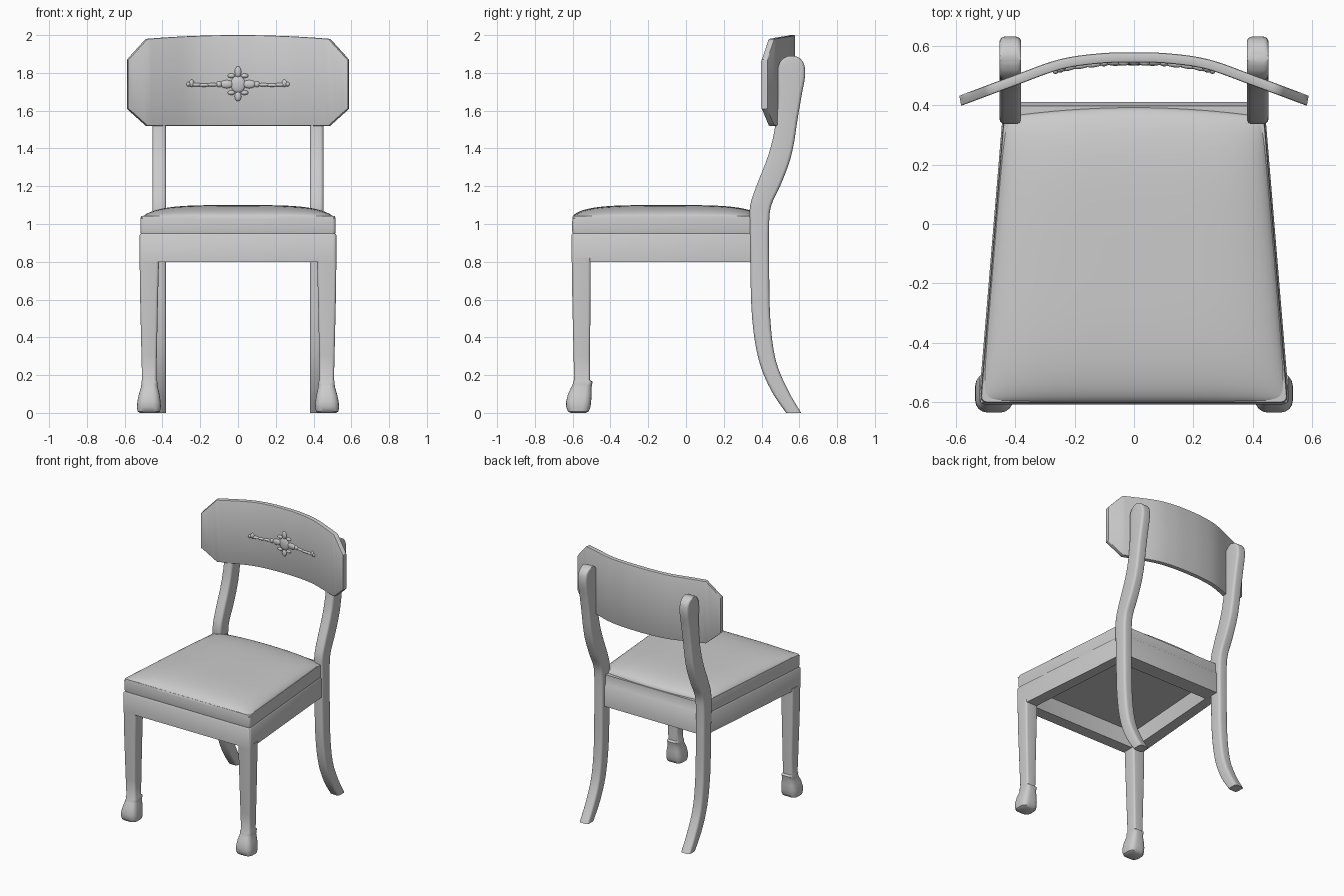
import bpy, bmesh, math
from mathutils import Vector

if "Cube" in bpy.data.objects:
    bpy.data.objects.remove(bpy.data.objects["Cube"])


def finish(name, bm, angle=40):
    bmesh.ops.recalc_face_normals(bm, faces=bm.faces)
    me = bpy.data.meshes.new(name)
    bm.to_mesh(me)
    bm.free()
    ob = bpy.data.objects.new(name, me)
    bpy.context.collection.objects.link(ob)
    bpy.ops.object.select_all(action='DESELECT')
    ob.select_set(True)
    bpy.context.view_layer.objects.active = ob
    bpy.ops.object.shade_smooth_by_angle(angle=math.radians(angle))
    return ob


def loft(name, rings, loop=False):
    """Skin a list of closed rings; cap the ends, or join last to first."""
    bm = bmesh.new()
    vs = [[bm.verts.new(p) for p in r] for r in rings]
    n = len(vs[0])
    pairs = list(zip(vs, vs[1:])) + ([(vs[-1], vs[0])] if loop else [])
    for a, b in pairs:
        for i in range(n):
            j = (i + 1) % n
            bm.faces.new((a[i], a[j], b[j], b[i]))
    if not loop:
        bm.faces.new(vs[0])
        bm.faces.new(vs[-1])
    return finish(name, bm)


def ring(a0, a1, b0, b1, r, seg=4):
    """Rounded rectangle as 2D points."""
    r = min(r, (a1 - a0) * 0.49, (b1 - b0) * 0.49)
    pts = []
    for k, (ca, cb) in enumerate(((a1 - r, b1 - r), (a0 + r, b1 - r),
                                  (a0 + r, b0 + r), (a1 - r, b0 + r))):
        for i in range(seg + 1):
            t = math.pi / 2 * (k + i / seg)
            pts.append((ca + r * math.cos(t), cb + r * math.sin(t)))
    return pts


def smooth(rows, sub=4):
    """Catmull-Rom interpolation through rows of numbers."""
    out = []
    for i in range(len(rows) - 1):
        p = [rows[max(0, min(len(rows) - 1, i + k))] for k in (-1, 0, 1, 2)]
        for s in range(sub):
            t = s / sub
            out.append([0.5 * (2 * b + (c - a) * t + (2 * a - 5 * b + 4 * c - d) * t * t
                               + (3 * b - a - 3 * c + d) * t ** 3)
                        for a, b, c, d in zip(*p)])
    return out + [list(rows[-1])]


def post(name, rows, side=1):
    """Vertical loft from rows (z, x0, x1, y0, y1, corner radius)."""
    return loft(name, [[(side * x, y, z) for x, y in ring(x0, x1, y0, y1, r)]
                       for z, x0, x1, y0, y1, r in rows])


# Seat plan: trapezoid, wider at the front
def half_width(y):
    return 0.523 - (y + 0.605) * 0.083


def plan(z, inset, y1=0.36, r=0.02):
    pts = ring(-0.523 + inset, 0.523 - inset, -0.607 + inset, y1 - inset * 0.6, r)
    return [(x * half_width(y) / 0.523, y, z) for x, y in pts]


# Seat frame, open underneath
loft("seat_frame", [plan(0.80, 0.0), plan(0.94, 0.0), plan(0.95, 0.006),
                    plan(0.95, 0.085, r=0.005), plan(0.80, 0.085, r=0.005)], loop=True)
loft("seat_base", [plan(0.925, 0.03), plan(0.948, 0.03), plan(0.948, 0.007),
                   plan(0.965, 0.004), plan(1.03, 0.005), plan(1.042, 0.008)])
post("back_rail", [(0.80, -0.39, 0.39, 0.30, 0.41, 0.004), (0.95, -0.39, 0.39, 0.30, 0.41, 0.004),
                   (0.96, -0.39, 0.39, 0.30, 0.402, 0.004), (1.03, -0.39, 0.39, 0.30, 0.398, 0.004)])

# Domed cushion
bm = bmesh.new()
N = 32
bmesh.ops.create_grid(bm, x_segments=N, y_segments=N, size=1)
for v in bm.verts:
    u, w = math.sin(v.co.x * math.pi / 2), math.sin(v.co.y * math.pi / 2)
    back = 0.36 + 0.032 * (1 - u * u)
    y = -0.602 + (w + 1) / 2 * (back + 0.602)
    dome = max(0, (1 - u ** 4) * (1 - w ** 4)) ** 0.5
    v.co = (u * (half_width(y) - 0.006), y, 1.03 + 0.07 * dome)
finish("seat_cushion", bm, 60)

# Legs
FRONT = [(0.0, 0.425, 0.52, -0.61, -0.53, 0.03), (0.008, 0.413, 0.532, -0.625, -0.515, 0.035),
         (0.03, 0.408, 0.535, -0.634, -0.506, 0.04), (0.06, 0.41, 0.533, -0.635, -0.502, 0.04),
         (0.10, 0.416, 0.524, -0.625, -0.50, 0.035), (0.135, 0.424, 0.514, -0.608, -0.50, 0.03),
         (0.15, 0.426, 0.512, -0.60, -0.497, 0.025), (0.165, 0.426, 0.512, -0.598, -0.495, 0.02),
         (0.175, 0.432, 0.508, -0.592, -0.508, 0.015), (0.30, 0.43, 0.511, -0.595, -0.508, 0.014),
         (0.60, 0.424, 0.518, -0.602, -0.506, 0.014), (0.82, 0.418, 0.521, -0.605, -0.505, 0.014)]
# Back leg side profile: height, front edge, rear edge
BACK = [(0, 0.53, 0.61), (0.12, 0.45, 0.54), (0.28, 0.385, 0.475), (0.5, 0.35, 0.446),
        (0.8, 0.34, 0.44), (1.0, 0.337, 0.44), (1.1, 0.34, 0.452), (1.2, 0.372, 0.498),
        (1.32, 0.42, 0.545), (1.42, 0.452, 0.57), (1.55, 0.477, 0.59), (1.68, 0.486, 0.612),
        (1.78, 0.484, 0.63), (1.84, 0.49, 0.627), (1.87, 0.508, 0.61), (1.885, 0.53, 0.588),
        (1.89, 0.545, 0.572)]
for tag, side in (("left", -1), ("right", 1)):
    post("front_leg_" + tag, FRONT, side)
    post("back_leg_" + tag, [(z, 0.38, 0.453, a, b, 0.018) for z, a, b in smooth(BACK)], side)

# Curved back panel with clipped corners
CURVE = [(-0.585, 0.415), (-0.4, 0.484), (-0.25, 0.537), (-0.12, 0.557), (0, 0.561),
         (0.12, 0.557), (0.25, 0.537), (0.4, 0.484), (0.585, 0.415)]
path = smooth(CURVE, 6)


def curve_y(x):
    for (xa, ya), (xb, yb) in zip(path, path[1:]):
        if xa <= x <= xb:
            return ya + (yb - ya) * (x - xa) / (xb - xa)
    return path[-1][1]


xs = sorted([p[0] for p in path] + [-0.485, 0.485])
rings = []
for x in xs:
    cut = max(0, (abs(x) - 0.485) / 0.1)
    top = 1.98 + 0.02 * (1 - min(1, abs(x) / 0.485) ** 2) - 0.11 * cut
    low = 1.52 + 0.09 * cut
    slope = (curve_y(min(x + 0.02, 0.585)) - curve_y(max(x - 0.02, -0.585))) / 0.04
    nrm = Vector((-slope, 1)).normalized()
    rings.append([(max(-0.587, min(0.587, x + d * nrm.x)), curve_y(x) + d * nrm.y, z)
                  for d, z in ring(-0.017, 0.017, low, top, 0.006, 2)])
loft("back_panel", rings)

# Relief ornament on the panel front: blobs as (x, z, half width, half height)
bm = bmesh.new()
BLOBS = [(0, 1.74, 0.04, 0.045), (0, 1.805, 0.018, 0.03), (0, 1.675, 0.018, 0.025)]
for s in (-1, 1):
    BLOBS += [(s * 0.06, 1.74, 0.035, 0.022), (s * 0.035, 1.785, 0.02, 0.012),
              (s * 0.035, 1.695, 0.02, 0.012), (s * 0.10, 1.74, 0.016, 0.016),
              (s * 0.135, 1.737, 0.035, 0.009), (s * 0.18, 1.735, 0.035, 0.009),
              (s * 0.22, 1.737, 0.03, 0.01), (s * 0.245, 1.745, 0.014, 0.02),
              (s * 0.262, 1.74, 0.012, 0.012)]
for x, z, w, h in BLOBS:
    res = bmesh.ops.create_uvsphere(bm, u_segments=14, v_segments=8, radius=1)
    for v in res["verts"]:
        px = x + v.co.x * w
        v.co = (px, curve_y(px) - 0.016 + v.co.y * 0.012, z + v.co.z * h)
finish("back_ornament", bm, 60)
